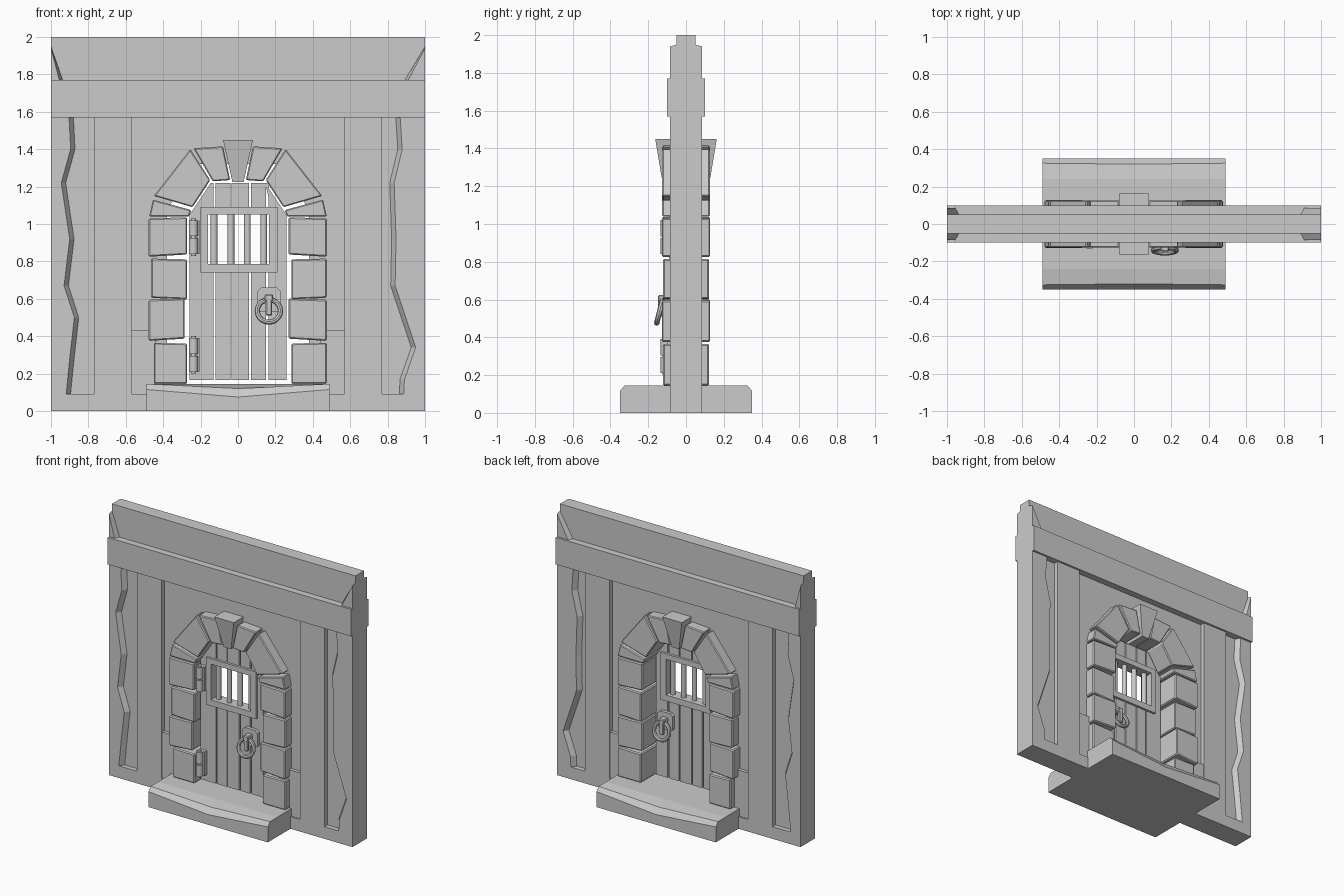
import bpy, bmesh
from math import radians, pi
from mathutils import Matrix

cube = bpy.data.objects.get("Cube")
if cube:
    bpy.data.objects.remove(cube, do_unlink=True)

stone = bpy.data.materials.new("plain_grey")
stone.use_nodes = True
GREY = (0.6, 0.6, 0.6, 1)
stone.diffuse_color = GREY
stone.node_tree.nodes["Principled BSDF"].inputs["Base Color"].default_value = GREY


def finish(name, bm, bevel=0, mirror_y=False, smooth=False):
    bmesh.ops.recalc_face_normals(bm, faces=bm.faces)
    mesh = bpy.data.meshes.new(name)
    bm.to_mesh(mesh)
    bm.free()
    mesh.materials.append(stone)
    ob = bpy.data.objects.new(name, mesh)
    bpy.context.collection.objects.link(ob)
    if mirror_y:
        ob.modifiers.new("mirror", 'MIRROR').use_axis = (False, True, False)
    if bevel:
        m = ob.modifiers.new("bevel", 'BEVEL')
        m.width, m.segments = bevel, 1
    if smooth:
        bpy.ops.object.select_all(action='DESELECT')
        ob.select_set(True)
        bpy.context.view_layer.objects.active = ob
        bpy.ops.object.shade_smooth_by_angle(angle=radians(40))
    return ob


def prism(name, front, y0, y1, back=None, **kw):
    """Solid between an x-z outline at y0 and one at y1."""
    bm = bmesh.new()
    a = [bm.verts.new((x, y0, z)) for x, z in front]
    b = [bm.verts.new((x, y1, z)) for x, z in (back or front)]
    bm.faces.new(a)
    bm.faces.new(b[::-1])
    for i in range(len(a)):
        j = (i + 1) % len(a)
        bm.faces.new((a[i], a[j], b[j], b[i]))
    return finish(name, bm, **kw)


def rect(x0, x1, z0, z1):
    return [(x0, z0), (x1, z0), (x1, z1), (x0, z1)]


def box(name, x0, x1, y0, y1, z0, z1, **kw):
    return prism(name, rect(x0, x1, z0, z1), y0, y1, **kw)


def flip(points):
    return [(-x, z) for x, z in points]


def cylinder(name, x, y, z0, z1, r, sides=10):
    bm = bmesh.new()
    bmesh.ops.create_cone(bm, cap_ends=True, segments=sides, radius1=r, radius2=r,
                          depth=z1 - z0, matrix=Matrix.Translation((x, y, (z0 + z1) / 2)))
    return finish(name, bm, smooth=True)


def ring(name, x, y, z, tilt, major=0.062, minor=0.014, n=20, k=8):
    bm = bmesh.new()
    seed = bmesh.ops.create_circle(bm, segments=k, radius=minor,
                                   matrix=Matrix.Translation((major, 0, 0)) @ Matrix.Rotation(pi / 2, 4, 'X'))
    edges = list({e for v in seed["verts"] for e in v.link_edges})
    bmesh.ops.spin(bm, geom=seed["verts"] + edges, cent=(0, 0, 0), axis=(0, 0, 1),
                   angle=2 * pi, steps=n)
    bmesh.ops.remove_doubles(bm, verts=bm.verts, dist=0.0005)
    bm.transform(Matrix.Translation((x, y, z)) @ Matrix.Rotation(pi / 2 + radians(tilt), 4, 'X'))
    return finish(name, bm, smooth=True)


# Wall core with an arched opening
CORE, FACE = 0.05, 0.085
prism("wall_core", [(-1, 0), (-.38, 0), (-.38, 1.08), (-.21, 1.32), (.21, 1.32), (.38, 1.08),
                    (.38, 0), (1, 0), (1, 2), (-1, 2)], -CORE, CORE)

# Beam and raised wall parts
box("cross_beam", -1, 1, -.1, .1, 1.57, 1.77)
for s, side in ((-1, "right"), (1, "left")):
    a, b = sorted((s * .38, s * 1.0))
    box(side + "_wall_base", a, b, -FACE, FACE, 0, .09)
    a, b = sorted((s * .57, s * .77))
    box(side + "_pilaster", a, b, -FACE, FACE, .05, 1.6)
    a, b = sorted((s * .44, s * .57))
    box(side + "_low_block", a, b, -.075, .075, .05, .43)

# Broken plaster borders with ragged, sloping inner edges
ragged = {
    "right": (-1, [(-.905, 1.6), (-.895, 1.4), (-.945, 1.22), (-.9, .92), (-.93, .67),
                   (-.875, .5), (-.9, .28), (-.92, .08)]),
    "left": (1, [(.865, 1.6), (.878, 1.4), (.835, 1.22), (.845, .92), (.84, .67),
                 (.95, .34), (.89, .17), (.885, .07)]),
}
for side, (s, edge) in ragged.items():
    ends = [(s, 0), (s, 1.6)]
    inner = [(x - s * .025, z) for x, z in edge]
    prism(side + "_border", edge + ends, -FACE, -CORE + .002, back=inner + ends, mirror_y=True)
for side, s, w in (("right", -1, .05), ("left", 1, .1)):
    prism(side + "_top_chip", [(s, 1.75), (s, 1.94), (s - s * w, 1.75)], -FACE, -CORE + .002,
          back=[(s, 1.75), (s, 1.95), (s - s * (w + .02), 1.75)], mirror_y=True)

# Worn doorstep: three cross-sections along x
end_cut = [(0, .35), (.115, .35), (.145, .325), (.145, .24)]
mid_cut = [(0, .35), (.075, .35), (.12, .32), (.145, .24)]
bm = bmesh.new()
rows = []
for x, cut in ((-.49, end_cut), (0, mid_cut), (.49, end_cut)):
    loop = [(-y, z) for z, y in cut] + [(y, z) for z, y in cut[::-1]]
    rows.append([bm.verts.new((x, y, z)) for y, z in loop])
for p, q in zip(rows, rows[1:]):
    for i in range(len(p)):
        j = (i + 1) % len(p)
        bm.faces.new((p[i], p[j], q[j], q[i]))
bm.faces.new(rows[0])
bm.faces.new(rows[-1][::-1])
finish("doorstep", bm)

# Jamb stones, slightly uneven
jambs = [(.145, .365, .45, .272), (.375, .595, .478, .285), (.605, .815, .465, .272), (.825, 1.03, .478, .272)]
for s, side in ((-1, "right"), (1, "left")):
    for i, (z0, z1, out, inn) in enumerate(jambs):
        if s > 0:
            out, inn = .475, (.285, .27, .285, .27)[i]
        tip = .012 if i % 2 else -.008
        shape = [(s * inn, z0 + (tip if i else 0)), (s * out, z0), (s * out, z1), (s * inn, z1 + tip / 2)]
        depth = .128 if i % 2 else .122
        prism(f"{side}_jamb_stone_{i + 1}", shape, -depth, depth, bevel=.007)

# Arch stones and keystone
voussoirs = [
    [(-.475, 1.04), (-.455, 1.13), (-.25, 1.075), (-.262, 1.04)],
    [(-.45, 1.15), (-.255, 1.4), (-.148, 1.235), (-.243, 1.09)],
    [(-.238, 1.405), (-.08, 1.415), (-.042, 1.235), (-.135, 1.228)],
]
for i, shape in enumerate(voussoirs):
    prism(f"right_arch_stone_{i + 1}", shape, -.126, .126, bevel=.006)
    prism(f"left_arch_stone_{i + 1}", flip(shape), -.126, .126, bevel=.006)
bm = bmesh.new()
low = [bm.verts.new((x, y, 1.225)) for x, y in ((-.03, -.125), (.03, -.125), (.03, .125), (-.03, .125))]
top = [bm.verts.new((x, y, 1.45)) for x, y in ((-.08, -.163), (.08, -.163), (.08, .163), (-.08, .163))]
bm.faces.new(low)
bm.faces.new(top)
for i in range(4):
    j = (i + 1) % 4
    bm.faces.new((low[i], low[j], top[j], top[i]))
finish("keystone", bm)

# Door planks, set towards the front of the opening
MID, HALF = -.045, .028
Y0, Y1 = MID - HALF, MID + HALF
left_edge = [(-.258, .165), (-.13, .165), (-.13, .765), (-.18, .765), (-.18, 1.07), (-.13, 1.07),
             (-.13, 1.22), (-.145, 1.22), (-.258, 1.05)]
prism("door_plank_1", left_edge, Y0, Y1)
prism("door_plank_5", [(min(-x, .258) if x < -.14 else .162, z) for x, z in left_edge], Y0, Y1)
for i, (a, b) in enumerate(((-.12, -.04), (-.034, .06), (.07, .15))):
    box(f"door_plank_{i + 2}", a, b, Y0, Y1, .165, .765)
    box(f"door_plank_{i + 2}_top", a, b, Y0, Y1, 1.07, 1.22)

# Barred window
F0, F1 = MID - .045, MID + .045
for name, r in (("bottom", (-.2, .21, .74, .785)), ("top", (-.2, .21, 1.05, 1.09)),
                ("right", (-.2, -.16, .785, 1.05)), ("left", (.165, .21, .785, 1.05))):
    prism("window_frame_" + name, rect(*r), F0, F1)
for i, x in enumerate((-.128, -.038, .05, .138)):
    cylinder(f"window_bar_{i + 1}", x, MID, .78, 1.055, .019)

# Ring handles on both sides of the door
plate = [(.105, .545), (.12, .53), (.212, .53), (.227, .545), (.227, .64), (.207, .66), (.125, .66), (.105, .64)]
for s, side in ((-1, "front"), (1, "back")):
    y = MID + s * HALF
    prism(side + "_handle_plate", plate, *sorted((y, y + s * .025)))
    box(side + "_handle_staple", .143, .187, *sorted((y, y + s * .075)), .585, .625, bevel=.006)
    box(side + "_handle_tongue", .148, .182, *sorted((y + s * .05, y + s * .075)), .51, .6, bevel=.006)
    ring(side + "_handle_ring", .165, y + s * .067, .535, s * 14)

# Hinges on the front
for z, name in ((.21, "lower"), (.84, "upper")):
    box(name + "_hinge_plate", -.262, -.205, -.1, Y0, z, z + .18)
    cylinder(name + "_hinge_barrel_low", -.238, -.11, z, z + .085, .025)
    cylinder(name + "_hinge_barrel_high", -.238, -.11, z + .095, z + .18, .025)
    cylinder(name + "_hinge_pin", -.238, -.11, z - .01, z + .19, .014)
